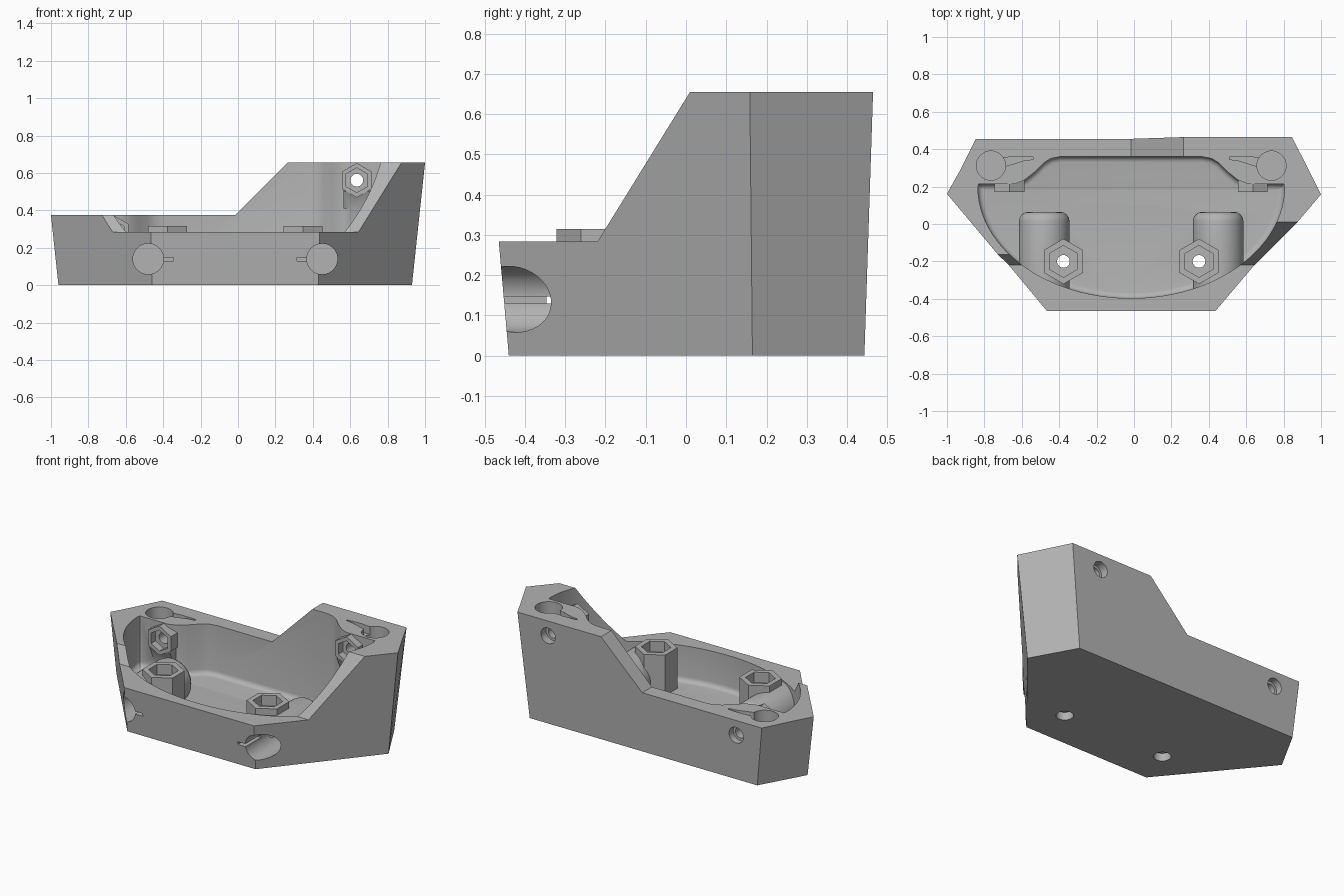
import bpy, bmesh
from math import sin, cos, pi, radians
from mathutils import Vector

cube = bpy.data.objects.get("Cube")
if cube:
    bpy.data.objects.remove(cube, do_unlink=True)

CX = -0.015          # symmetry plane of the shell
FLOOR = 0.06
SIDES = (-1, 1)
TOPS = {-1: 0.375, 1: 0.655}

grey = bpy.data.materials.new("plastic_grey")
grey.use_nodes = True
grey.diffuse_color = (0.45, 0.45, 0.45, 1)
grey.node_tree.nodes["Principled BSDF"].inputs["Base Color"].default_value = (0.45, 0.45, 0.45, 1)


def loft(name, lower, upper, round_cap=None, radius=0.0):
    """Solid between two matching rings; one cap can get a rounded rim."""
    bm = bmesh.new()
    a = [bm.verts.new(p) for p in lower]
    b = [bm.verts.new(p) for p in upper]
    caps = {"lower": bm.faces.new(a), "upper": bm.faces.new(b)}
    for i in range(len(a)):
        j = (i + 1) % len(a)
        bm.faces.new((a[i], a[j], b[j], b[i]))
    bmesh.ops.recalc_face_normals(bm, faces=bm.faces)
    if round_cap:
        bmesh.ops.bevel(bm, geom=list(caps[round_cap].edges), offset=radius,
                        segments=4, profile=0.5, affect='EDGES')
    mesh = bpy.data.meshes.new(name)
    bm.to_mesh(mesh)
    bm.free()
    mesh.materials.append(grey)
    obj = bpy.data.objects.new(name, mesh)
    bpy.context.collection.objects.link(obj)
    return obj


def prism(name, pts, axis, lo, hi, **kw):
    """Extrude a 2D outline along an axis."""
    place = {'x': lambda a, b, c: (c, a, b),
             'y': lambda a, b, c: (a, c, b),
             'z': lambda a, b, c: (a, b, c)}[axis]
    return loft(name, [place(*p, lo) for p in pts], [place(*p, hi) for p in pts], **kw)


def ring(n, r, x, y):
    return [(x + r * sin(2 * pi * i / n), y + r * cos(2 * pi * i / n)) for i in range(n)]


def combine(target, tool, operation):
    mod = target.modifiers.new("combine", 'BOOLEAN')
    mod.operation, mod.solver, mod.object = operation, 'EXACT', tool
    bpy.context.view_layer.objects.active = target
    bpy.ops.object.modifier_apply(modifier=mod.name)
    bpy.data.objects.remove(tool, do_unlink=True)


def cut(target, tool):
    combine(target, tool, 'DIFFERENCE')


def join(target, tool):
    combine(target, tool, 'UNION')


# Drafted six-sided outer block
def outline(z):
    half = [(0.445 + 0.02 * z, -0.44 - 0.088 * z),
            (0.945 + 0.107 * z, 0.165 - 0.01 * z),
            (0.79 + 0.107 * z, 0.443 + 0.033 * z)]
    pts = half + [(-x, y) for x, y in reversed(half)]
    return [(CX + x, y, z) for x, y in pts]


shell = loft("shell", outline(0), outline(0.655))

# Stepped top: low on the right-hand side and sloping down to the front
cut(shell, prism("side_step", [(-2, 0.375), (CX, 0.375), (0.265, 0.655), (0.265, 1), (-2, 1)], 'y', -1, 1))
cut(shell, prism("front_step", [(-1, 0.283), (-0.22, 0.283), (0.01, 0.655), (0.01, 1), (-1, 1)], 'x', -2, 2))

# Cavity: half-ellipse front, back wall stepping in around the corners
back_half = [(0.815, 0.215), (0.62, 0.215), (0.57, 0.235), (0.52, 0.275),
             (0.47, 0.325), (0.43, 0.35), (0.38, 0.36)]
N = 64
front = [(CX - 0.82 * cos(pi * i / N), 0.2 - 0.597 * sin(pi * i / N)) for i in range(N + 1)]
plan = front + [(CX + x, y) for x, y in back_half] + [(CX - x, y) for x, y in reversed(back_half)]
cavity = prism("cavity", plan, 'z', FLOOR, 1, round_cap="lower", radius=0.03)

# Tube housings left standing inside the cavity
for s in SIDES:
    x = CX + s * 0.465
    cut(cavity, prism("tube_housing", ring(48, 0.135, x, 0.14), 'y', -0.6, 0.065,
                      round_cap="upper", radius=0.05))
cut(shell, cavity)

for s in SIDES:
    # Upright hexagonal nut posts
    x, y = CX + s * 0.3625, -0.2
    join(shell, prism("nut_post", ring(6, 0.121, x, y), 'z', 0.03, 0.315))
    # Hexagonal nut holders on the back corners, with sloped supports
    bx, bz = CX + s * 0.65, TOPS[s] - 0.094
    join(shell, prism("back_nut_holder", ring(6, 0.092, bx, bz), 'y', 0.17, 0.3))
    join(shell, prism("holder_support", [(0.172, bz - 0.06), (0.215, bz - 0.15), (0.3, bz - 0.15), (0.3, bz)],
                      'x', bx - 0.072, bx + 0.072))

for s in SIDES:
    x, y = CX + s * 0.3625, -0.2
    bx, bz = CX + s * 0.65, TOPS[s] - 0.094
    # Nut recesses, screw holes and screw head counterbores
    cut(shell, prism("nut_recess", ring(6, 0.085, x, y), 'z', 0.25, 0.5))
    cut(shell, prism("screw_hole", ring(24, 0.034, x, y), 'z', -0.1, 0.5))
    cut(shell, prism("screw_head", ring(24, 0.05, x, y), 'z', -0.1, 0.05))
    cut(shell, prism("nut_recess", ring(6, 0.066, bx, bz), 'y', 0.0, 0.215))
    cut(shell, prism("screw_hole", ring(24, 0.034, bx, bz), 'y', 0.0, 0.7))
    cut(shell, prism("screw_head", ring(24, 0.05, bx, bz), 'y', 0.41, 0.7))

    # Round front pockets with a thin slot toward the middle
    px = CX + s * 0.465
    cut(shell, prism("front_pocket", ring(40, 0.082, px, 0.14), 'y', -0.7, 0.0))
    ends = sorted((px, px - s * 0.135))
    slot = [(ends[0], 0.129), (ends[1], 0.129), (ends[1], 0.147), (ends[0], 0.147)]
    cut(shell, prism("front_slot", slot, 'y', -0.7, -0.3))

    # Round corner pockets in the rim with a tapered slot
    cx, top = CX + s * 0.75, TOPS[s]
    cut(shell, prism("corner_pocket", ring(40, 0.078, cx, 0.312), 'z', top - 0.27, 1))
    tail = [(0.74, 0.29), (0.65, 0.315), (0.57, 0.34), (0.525, 0.345),
            (0.525, 0.357), (0.62, 0.36), (0.74, 0.35)]
    cut(shell, prism("corner_slot", [(CX + s * u, v) for u, v in tail], 'z', top - 0.05, 1))

# Smooth the curved walls, keep the corners crisp
bpy.ops.object.select_all(action='DESELECT')
shell.select_set(True)
bpy.context.view_layer.objects.active = shell
bpy.ops.object.shade_smooth_by_angle(angle=radians(30))
